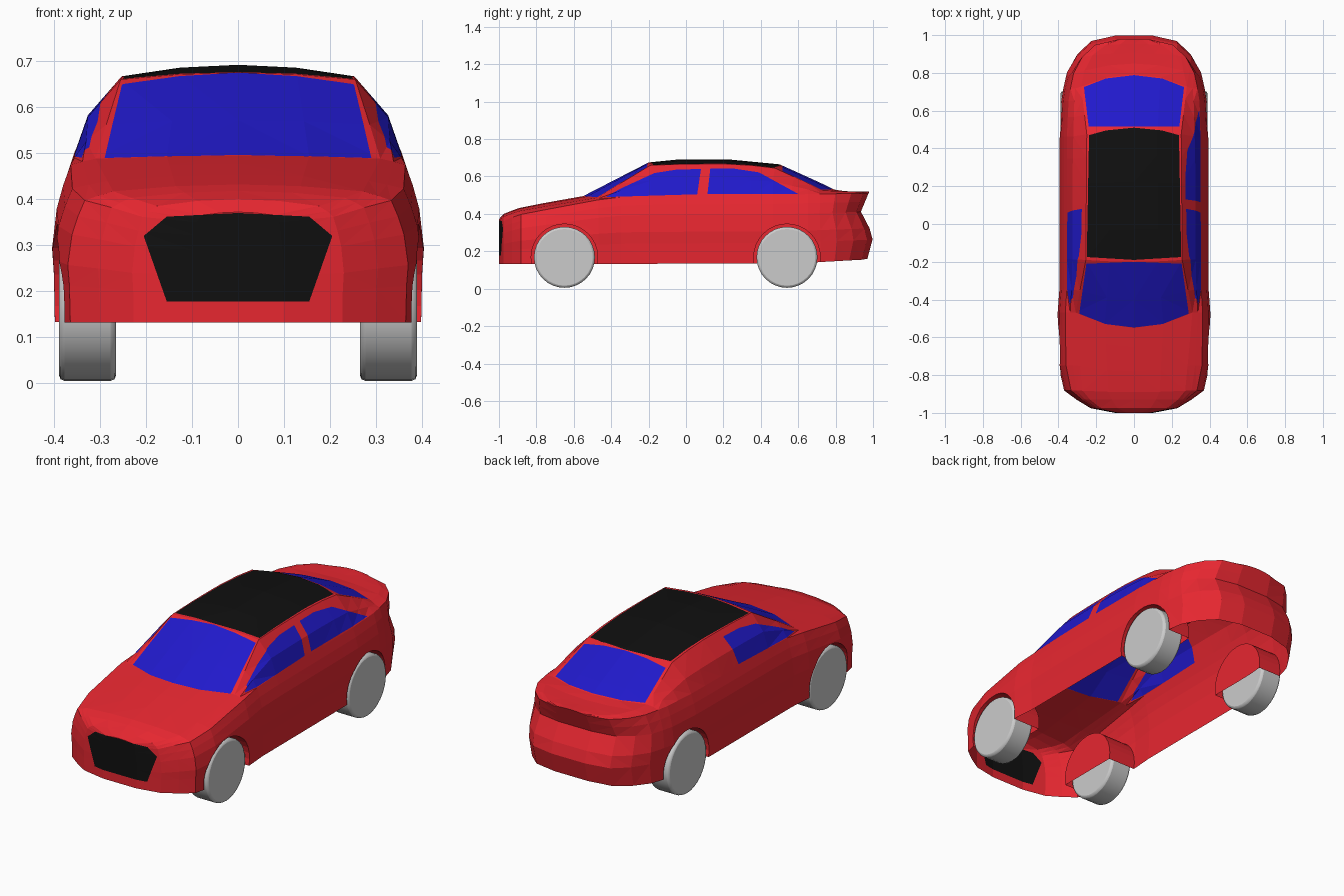
import bpy, bmesh, math
from mathutils import Vector

if "Cube" in bpy.data.objects:
    bpy.data.objects.remove(bpy.data.objects["Cube"])


def material(name, rgb):
    m = bpy.data.materials.new(name)
    m.diffuse_color = (*rgb, 1)
    m.use_nodes = True
    m.node_tree.nodes["Principled BSDF"].inputs["Base Color"].default_value = m.diffuse_color
    return m


RED = material("red_paint", (0.8, 0.02, 0.03))
BLUE = material("blue_glass", (0.015, 0.01, 0.6))
BLACK = material("black_trim", (0.005, 0.005, 0.005))


def lerp_curve(pts, t):
    """Piecewise-linear curve through (t, value) points."""
    if t <= pts[0][0]:
        return pts[0][1]
    for (a, va), (b, vb) in zip(pts, pts[1:]):
        if t <= b:
            return va + (vb - va) * (t - a) / (b - a)
    return pts[-1][1]


# Shape curves along the length of the car (y, value)
WIDTH = [(-1, .10), (-.975, .23), (-.89, .37), (-.78, .40), (-.5, .405), (-.4, .395),
         (.5, .395), (.72, .385), (.83, .37), (.9, .335), (.97, .23), (1, .10)]
BOTTOM = [(-1, .132), (.7, .135), (.97, .155), (1, .16)]
BELT = [(-1, .35), (-.9, .395), (-.75, .43), (-.55, .475), (-.35, .495), (.4, .50),
        (.7, .505), (1, .51)]
TOP_X = [(-1, .15), (-.9, .27), (-.55, .31), (-.2, .255), (.5, .25), (.8, .28), (.9, .25), (1, .1)]
TOP_Z = [(-1, .365), (-.975, .385), (-.9, .415), (-.55, .488), (-.2, .66), (0, .667),
         (.3, .667), (.5, .645), (.8, .525), (1, .515)]
CENTRE = [(-1, .372), (-.975, .40), (-.9, .43), (-.75, .46), (-.55, .495), (-.2, .675),
          (-.03, .692), (.22, .692), (.5, .665), (.8, .53), (.87, .52), (1, .52)]
BEND = [(-.93, 0), (-.55, .9), (-.2, .15), (.1, 0), (.5, -.4), (.8, -.9), (.97, 0)]
TAIL = [(.14, .955), (.16, .97), (.25, 1), (.31, .99), (.38, .945), (.40, .93),
        (.46, .955), (.52, .98)]
STATIONS = [-1, -.975, -.93, -.89, -.78, -.65, -.55, -.4, -.2, -.03, .1, .22, .37,
            .5, .62, .72, .8, .86, .92, .97, 1]


def section(y):
    """Full cross-section ring, from the right sill over the top to the left sill."""
    w, zb, belt = (lerp_curve(c, y) for c in (WIDTH, BOTTOM, BELT))
    zt, zc, k = (lerp_curve(c, y) for c in (TOP_Z, CENTRE, BEND))
    xb = .9 * w
    xt = min(lerp_curve(TOP_X, y), .85 * xb)
    half = [(w * m, zb + f * (belt - zb)) for m, f in
            ((.985, 0), (.99, .3), (1, .47), (.975, .72), (.94, .87), (.9, 1))]
    half += [((xb + xt) / 2 + .13 * (zt - belt), (belt + zt) / 2), (xt, zt),
             (xt / 2, zt + .75 * (zc - zt))]
    ring = half + [(0, zc)] + [(-x, z) for x, z in reversed(half)]
    out = []
    for x, z in ring:
        yy = y + k * min(abs(x), .3) ** 2
        if yy > .7:  # spoiler lip and bumper bulge
            yy = .7 + (yy - .7) * (lerp_curve(TAIL, z) - .7) / .3
        out.append(Vector((x, yy, z)))
    return out


def add_object(name, bm, mat=None):
    me = bpy.data.meshes.new(name)
    bm.to_mesh(me)
    ob = bpy.data.objects.new(name, me)
    bpy.context.collection.objects.link(ob)
    if mat:
        me.materials.append(mat)
    return ob


def cylinder(name, loc, r, depth, bevel=0, segs=32):
    bpy.ops.mesh.primitive_cylinder_add(vertices=segs, radius=r, depth=depth, location=loc,
                                        rotation=(0, math.pi / 2, 0))
    ob = bpy.context.object
    ob.name = name
    if bevel:
        mod = ob.modifiers.new("round", 'BEVEL')
        mod.width, mod.segments, mod.limit_method = bevel, 2, 'ANGLE'
        bpy.ops.object.shade_smooth_by_angle(angle=math.radians(40))
    return ob


# Body: lofted closed shell
bm = bmesh.new()
rings = [[bm.verts.new(p) for p in section(y)] for y in STATIONS]
n = len(rings[0])
for a, b in zip(rings, rings[1:]):
    for j in range(n):
        i = (j + 1) % n
        bm.faces.new((a[j], a[i], b[i], b[j]))
for r in (rings[0], rings[-1]):
    for j in range(n // 2):
        bm.faces.new(list(dict.fromkeys((r[j], r[j + 1], r[n - 2 - j], r[n - 1 - j]))))
bmesh.ops.triangulate(bm, faces=bm.faces[:])
bmesh.ops.recalc_face_normals(bm, faces=bm.faces[:])
body = add_object("car_body", bm, RED)
bm.free()

# Wheels and wheel wells
for end, y in (("front", -.65), ("rear", .54)):
    for side, s in (("right", 1), ("left", -1)):
        cylinder(f"{end}_{side}_wheel", (s * .327, y, .168), .163, .124, .012)
        cutter = cylinder("well_cutter", (s * .435, y, .168), .178, .40)
        mod = body.modifiers.new("well", 'BOOLEAN')
        mod.operation, mod.solver, mod.object = 'DIFFERENCE', 'EXACT', cutter
        bpy.context.view_layer.objects.active = body
        bpy.ops.object.modifier_apply(modifier=mod.name)
        bpy.data.objects.remove(cutter)

# Open underside
bm = bmesh.new()
bm.from_mesh(body.data)
bm.normal_update()
floor = [f for f in bm.faces if f.normal.z < -.8 and f.calc_center_median().z < .18]
bmesh.ops.delete(bm, geom=floor, context='FACES')


def carve_panel(name, poly, direction, mat):
    """Cut a convex outline, projected along direction, out of the body as its own part."""
    d = Vector(direction)
    u, v = [i for i in range(3) if d[i] == 0]
    mid = [sum(p[i] for p in poly) / len(poly) for i in (0, 1)]
    planes = []
    for p, q in zip(poly, poly[1:] + poly[:1]):
        co, no = Vector((0, 0, 0)), Vector((0, 0, 0))
        co[u], co[v] = p
        no[u], no[v] = q[1] - p[1], p[0] - q[0]
        if no[u] * (mid[0] - p[0]) + no[v] * (mid[1] - p[1]) > 0:
            no = -no
        planes.append((co, no.normalized()))

    def facing():
        bm.normal_update()
        return [f for f in bm.faces if f.normal.dot(d) > .12
                and f.calc_center_median().dot(d) > .2]

    for co, no in planes:
        fs = facing()
        geom = list({x for f in fs for x in (*f.verts, *f.edges)}) + fs
        bmesh.ops.bisect_plane(bm, geom=geom, dist=1e-5, plane_co=co, plane_no=no)
    inside = [f for f in facing()
              if all((f.calc_center_median() - co).dot(no) < 1e-4 for co, no in planes)]
    part = bmesh.new()
    for f in inside:
        part.faces.new([part.verts.new(w.co) for w in f.verts])
    bmesh.ops.remove_doubles(part, verts=part.verts[:], dist=1e-5)
    add_object(name, part, mat)
    part.free()
    bmesh.ops.delete(bm, geom=inside, context='FACES')


def mirrored(half):
    """Close a right-hand outline with its left-hand mirror."""
    return half + [(-a, b) for a, b in reversed(half) if a]


# Grille, roof panel and glass
carve_panel("grille", mirrored([(.155, .178), (.205, .32), (.155, .362), (0, .37)]),
            (0, -1, 0), BLACK)
carve_panel("windshield", mirrored([(0, -.548), (.15, -.53), (.29, -.475), (.252, -.21), (0, -.2)]),
            (0, 0, 1), BLUE)
carve_panel("roof_panel", mirrored([(0, -.19), (.25, -.175), (.238, .47), (.15, .495), (0, .51)]),
            (0, 0, 1), BLACK)
carve_panel("rear_window", mirrored([(.24, .515), (.265, .725), (.15, .77), (0, .788)]),
            (0, 0, 1), BLUE)
FRONT_WINDOW = [(-.43, .49), (-.35, .535), (-.17, .618), (-.05, .637), (.08, .64), (.06, .505)]
REAR_WINDOW = [(.115, .507), (.13, .643), (.25, .643), (.39, .622), (.6, .507)]
carve_panel("front_right_window", FRONT_WINDOW, (1, 0, 0), BLUE)
carve_panel("front_left_window", FRONT_WINDOW, (-1, 0, 0), BLUE)
carve_panel("rear_right_window", REAR_WINDOW, (1, 0, 0), BLUE)

bm.to_mesh(body.data)
bm.free()
